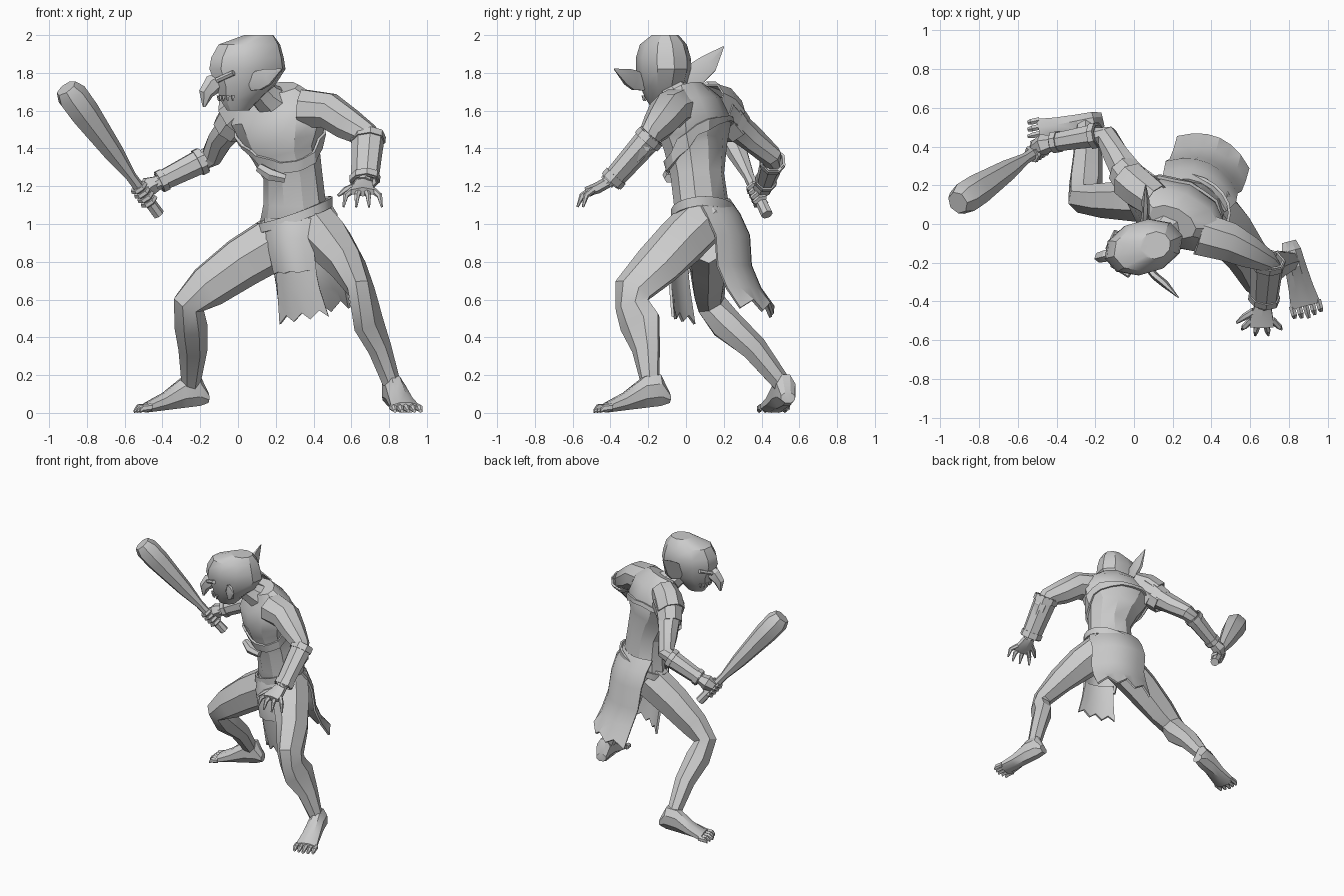
import bpy, bmesh, math
from mathutils import Vector

default_cube = bpy.data.objects.get("Cube")
if default_cube:
    bpy.data.objects.remove(default_cube)

SCALE = 0.01                                   # parts are measured in hundredths
UP = Vector((0, 0, 1))
BODY_SIDE = Vector((9, -4, 0)).normalized()    # axis through the shoulders
BODY_BACK = UP.cross(BODY_SIDE)
FACE = Vector((-96, -28, 0)).normalized()      # direction the head looks
FACE_LEFT = UP.cross(FACE)

clay = bpy.data.materials.new("clay_grey")
clay.use_nodes = True
GREY = (0.6, 0.6, 0.6, 1)
clay.diffuse_color = GREY
clay.node_tree.nodes["Principled BSDF"].inputs["Base Color"].default_value = GREY


def build(name, verts, faces, thickness=0, hug=None):
    """Make one object from points and faces, with crisp edges."""
    bm = bmesh.new()
    made = [bm.verts.new(Vector(v) * SCALE) for v in verts]
    for face in faces:
        bm.faces.new([made[i] for i in face])
    bmesh.ops.recalc_face_normals(bm, faces=bm.faces)
    mesh = bpy.data.meshes.new(name)
    bm.to_mesh(mesh)
    bm.free()
    mesh.materials.append(clay)
    obj = bpy.data.objects.new(name, mesh)
    bpy.context.collection.objects.link(obj)
    bpy.ops.object.select_all(action='DESELECT')
    bpy.context.view_layer.objects.active = obj
    obj.select_set(True)
    if hug:
        wrap = obj.modifiers.new("hug", 'SHRINKWRAP')
        wrap.target = hug
        wrap.offset = SCALE
        bpy.ops.object.modifier_apply(modifier=wrap.name)
    if thickness:
        solid = obj.modifiers.new("thickness", 'SOLIDIFY')
        solid.thickness = thickness * SCALE
        solid.offset = 0
        bpy.ops.object.modifier_apply(modifier=solid.name)
    bpy.ops.object.shade_smooth_by_angle(angle=math.radians(30))
    return obj


def loft(name, rings, side=BODY_SIDE, sides=8, thickness=0, axis=None):
    """Skin rings (x, y, z, half width along side, half depth) along a path or fixed axis."""
    centres = [Vector(ring[:3]) for ring in rings]
    verts, faces = [], []
    last = len(rings) - 1
    for i, ring in enumerate(rings):
        along = axis or (centres[min(i + 1, last)] - centres[max(i - 1, 0)]).normalized()
        across = Vector(side)
        across = (across - along * across.dot(along)).normalized()
        deep = along.cross(across)
        for k in range(sides):
            angle = math.tau * (k + 0.5) / sides
            verts.append(centres[i] + across * math.cos(angle) * ring[3]
                         + deep * math.sin(angle) * ring[-1])
    for i in range(last):
        for k in range(sides):
            a, b = i * sides + k, i * sides + (k + 1) % sides
            faces.append((a, b, b + sides, a + sides))
    if not thickness:
        faces += [range(sides), range(last * sides, (last + 1) * sides)]
    return build(name, verts, faces, thickness)


def band(name, centre, width, depth, height, side_slope, back_slope, hug=None, segments=20):
    """Closed strip around the body, tilted sideways and backwards."""
    verts, faces = [], []
    for k in range(segments):
        angle = math.tau * k / segments
        c, s = math.cos(angle), math.sin(angle)
        point = (Vector(centre) + BODY_SIDE * c * width + BODY_BACK * s * depth
                 + UP * (c * side_slope + s * back_slope))
        verts += [point - UP * height / 2, point + UP * height / 2]
        n = (k + 1) % segments
        faces.append((2 * k, 2 * n, 2 * n + 1, 2 * k + 1))
    build(name, verts, faces, 1.5, hug)


def cloth(name, rows, bulge, ragged, columns=7):
    """Hanging panel with rows (x, y, z, half width) and a ragged hem."""
    verts, faces = [], []
    for r, (x, y, z, half) in enumerate(rows):
        for c in range(columns):
            u = 2 * c / (columns - 1) - 1
            point = Vector((x, y, z)) + BODY_SIDE * u * half - BODY_BACK * bulge * u * u
            if r == len(rows) - 1:
                point += UP * ragged * (c % 2 + u / 2)
            verts.append(point)
    for r in range(len(rows) - 1):
        for c in range(columns - 1):
            a = r * columns + c
            faces.append((a, a + 1, a + columns + 1, a + columns))
    build(name, verts, faces, 1.5)


def foot(name, heel, direction, length):
    """Wedge foot with five toes."""
    ahead = Vector(direction).normalized()
    across = UP.cross(ahead)
    heel = Vector(heel)
    rings = []
    for t, z, half, tall in ((0, 8, 4, 3), (.12, 12, 5.5, 9), (.33, 11, 6, 9),
                             (.6, 6, 7, 5), (.84, 2.8, 8.5, 2.8)):
        rings.append((*(heel + ahead * t * length + UP * z), half, tall))
    loft(name, rings, across, 8, axis=ahead)
    for i in range(5):
        root = heel + across * (i - 2) * 3.5 + ahead * length * 0.8
        mid = root + ahead * length * 0.12
        tip = root + ahead * length * (0.2 - abs(i - 2) * 0.02)
        loft(f"{name}_toe_{i + 1}", [(*(root + UP * 3), 1.7, 2), (*(mid + UP * 2.5), 1.7, 2),
                                     (*(tip + UP), 1, 1)], across, 6, axis=ahead)


def on_face(centre, degrees, ahead, aside):
    """Point on the curve of the face, turning from the nose to the left ear."""
    angle = math.radians(degrees)
    return Vector(centre) + FACE * ahead * math.cos(angle) + FACE_LEFT * aside * math.sin(angle)


# Torso, neck and head
torso = loft("torso", [(30, 10, 92, 15, 11), (30, 9, 101, 19, 14), (30, 8, 111, 17, 14),
                       (29, 6, 126, 16, 14), (25, 5, 139, 19, 16), (24, 4, 144, 22, 17),
                       (22, 5, 155, 27, 17), (22, 4, 164, 25, 13), (20, 1, 172, 13, 8)],
             sides=10)
loft("neck", [(20, 1, 163, 11, 10), (14, -4, 168, 8, 8), (8, -10, 175, 7, 7)])
loft("head", [(0, -13, 160, 4, 6), (1, -13, 166, 8, 11), (4, -12, 173, 12, 16),
              (5, -12, 182, 14, 21), (5, -12, 188, 14, 20), (6, -12, 195, 12, 17),
              (11, -11, 200, 7, 8)], FACE_LEFT, 10, axis=UP)
loft("nose", [(-8, -15, 177, 3, 4), (-13, -16, 174, 3.5, 5.5), (-17, -17, 169, 3, 4),
              (-18, -17, 162, .8, .8)], FACE_LEFT, 6)
for name, way in (("left", 1), ("right", -1)):
    inner = on_face((5, -12, 176), way * 18, 19, 13)
    outer = on_face((5, -12, 180), way * 58, 21, 14)
    loft(f"{name}_brow", [(*inner, 1.5, 1.5), (*outer, 1.5, 1.5)], UP, 6)
    for i in range(4):
        top = on_face((2, -13, 168), way * (10 + 15 * i), 12.5, 9.5)
        loft(f"{name}_tooth_{i + 1}", [(*top, 1.2, 1.2), (*(top - UP * 3), .3, .3)], FACE, 4)
loft("left_ear", [(7, -22, 174, 4, 2), (11, -27, 176, 6, 2), (16, -31, 178, 5, 2),
                  (23, -38, 182, .3, .3)], UP, 6)
loft("right_ear", [(5, -1, 176, 5, 2), (6, 6, 180, 7, 2), (6, 12, 185, 6, 2),
                   (6, 20, 194, .3, .3)], UP, 6)

# Legs and feet
loft("left_leg", [(38, 11, 104, 12, 14), (48, -2, 91, 13, 14), (58, -15, 78, 10, 13),
                  (65, -28, 65, 7, 11), (67, -28, 57, 7, 10), (69, -24, 48, 7, 12),
                  (75, -21, 34, 6, 8), (81, -19, 16, 5, 5)], sides=7)
loft("right_leg", [(22, 12, 92, 12, 15), (2, 12, 80, 11, 14), (-16, 12, 67, 9, 12),
                   (-26, 13, 58, 8, 9), (-25, 21, 47, 9, 9), (-24, 36, 34, 7, 8),
                   (-25, 51, 15, 5, 5)], (3, 9, 0), sides=7)
foot("left_foot", (80, -9, 0), (25, -96, 0), 41)
foot("right_foot", (-16, 54, 0), (-97, -22, 0), 40)

# Arms
loft("left_arm", [(34, -5, 161, 12, 11), (48, -9, 160, 11, 10), (58, -14, 153, 9, 9),
                  (68, -19, 147, 6, 7), (71, -23, 141, 6, 6), (67, -42, 122, 4, 4)], (3, 9, 0))
loft("right_arm", [(6, 17, 160, 9, 10), (-2, 24, 154, 8, 9), (-9, 35, 145, 7, 7),
                   (-14, 45, 136, 6, 6), (-22, 45, 132, 5, 5), (-44, 41, 121, 4, 4)], UP)

# Forearm guards with raised rims
for name, elbow, wrist, side, width, depth in (
        ("left", (69, -18, 147), (67, -40, 122), BODY_SIDE, 8.5, 6.5),
        ("right", (-18, 46, 134), (-42, 42, 122), UP, 6.5, 6)):
    elbow, wrist = Vector(elbow), Vector(wrist)
    loft(f"{name}_forearm_guard", [(*elbow, width, depth), (*wrist, width - 1.5, depth - 1.5)],
         side, 8, 1)
    for rim, start, grow in (("upper", 0.02, 0.6), ("lower", 0.86, -0.6)):
        loft(f"{name}_{rim}_guard_rim",
             [(*elbow.lerp(wrist, t), width + grow, depth + grow) for t in (start, start + 0.12)],
             side, 8, 1)

# Open left hand with spread fingers
loft("left_palm", [(67, -40, 123, 4, 3), (66, -47, 119, 6.5, 3), (66, -53, 117, 7, 2.5)],
     (1, 0, 0), 6)
for i in range(4):
    spread = i - 1.5
    root = Vector((66 + spread * 3.5, -51 + abs(spread), 118))
    knuckle = root + Vector((spread * 2.5, -5 + abs(spread), -3))
    tip = knuckle + Vector((spread * 0.8, -3 + abs(spread), -6))
    loft(f"left_finger_{i + 1}", [(*root, 1.8), (*knuckle, 1.6), (*tip, 0.6)], (1, 0, 0), 6)
loft("left_thumb", [(62, -45, 120, 2), (57, -48, 118, 1.8), (53, -51, 115, .7)], UP, 6)

# Club and the fist that holds it
pommel, club_tip = Vector((-42, 43, 105)), Vector((-91, 11, 172))
club_axis = (club_tip - pommel).normalized()
loft("club", [(*pommel.lerp(club_tip, t), r) for t, r in
              ((0, 3.2), (.3, 3), (.48, 5.5), (.8, 8.2), (.94, 8.4), (1, 6))], UP, 7)
grip = pommel.lerp(club_tip, 0.14)
outward = club_axis.cross(UP).normalized()
around = club_axis.cross(outward)
loft("right_palm", [(-42, 42, 122, 4), (-47, 41, 120, 5.5), (-51, 39, 117, 4)], UP, 6)
for i in range(4):
    base = grip + club_axis * (i - 1) * 3.2
    arc = []
    for k in range(6):
        angle = k * math.radians(58)
        arc.append((*(base + (outward * math.cos(angle) + around * math.sin(angle)) * 3.6), 1.5))
    loft(f"right_finger_{i + 1}", arc, club_axis, 5)

# Right shoulder guard of overlapping plates
loft("shoulder_guard_top", [(11, 12, 166, 9, 9), (4, 17, 162, 12, 10), (-2, 22, 156, 12, 10)],
     UP, 8, 1)
loft("shoulder_guard_lower", [(0, 21, 157, 10, 9.5), (-5, 27, 150, 9, 8.5)], UP, 8, 1)

# Chest strap hugging the torso, with its knot
band("chest_strap", (22, 5, 142), 30, 24, 6, -3, 15, torso)
loft("strap_knot", [(11, -7, 130, 2.5), (17, -9, 126, 3.5), (25, -9, 124, 2.5)], UP, 6)

# Belt and ragged loincloths
band("belt", (30, 9, 105), 20, 15.5, 5, 6, 4)
cloth("front_apron", [(25, -5, 103, 14), (25, -9, 92, 13), (28, -9, 74, 12)], -6, 1)
cloth("front_cloth", [(29, -7, 80, 11), (31, -6, 66, 12), (34, -4, 49, 14)], -3, 4)
cloth("back_cloth", [(34, 21, 113, 18), (37, 26, 105, 20), (38, 31, 94, 20),
                     (40, 32, 78, 20), (42, 37, 66, 20), (44, 44, 53, 20)], 8, 5)
